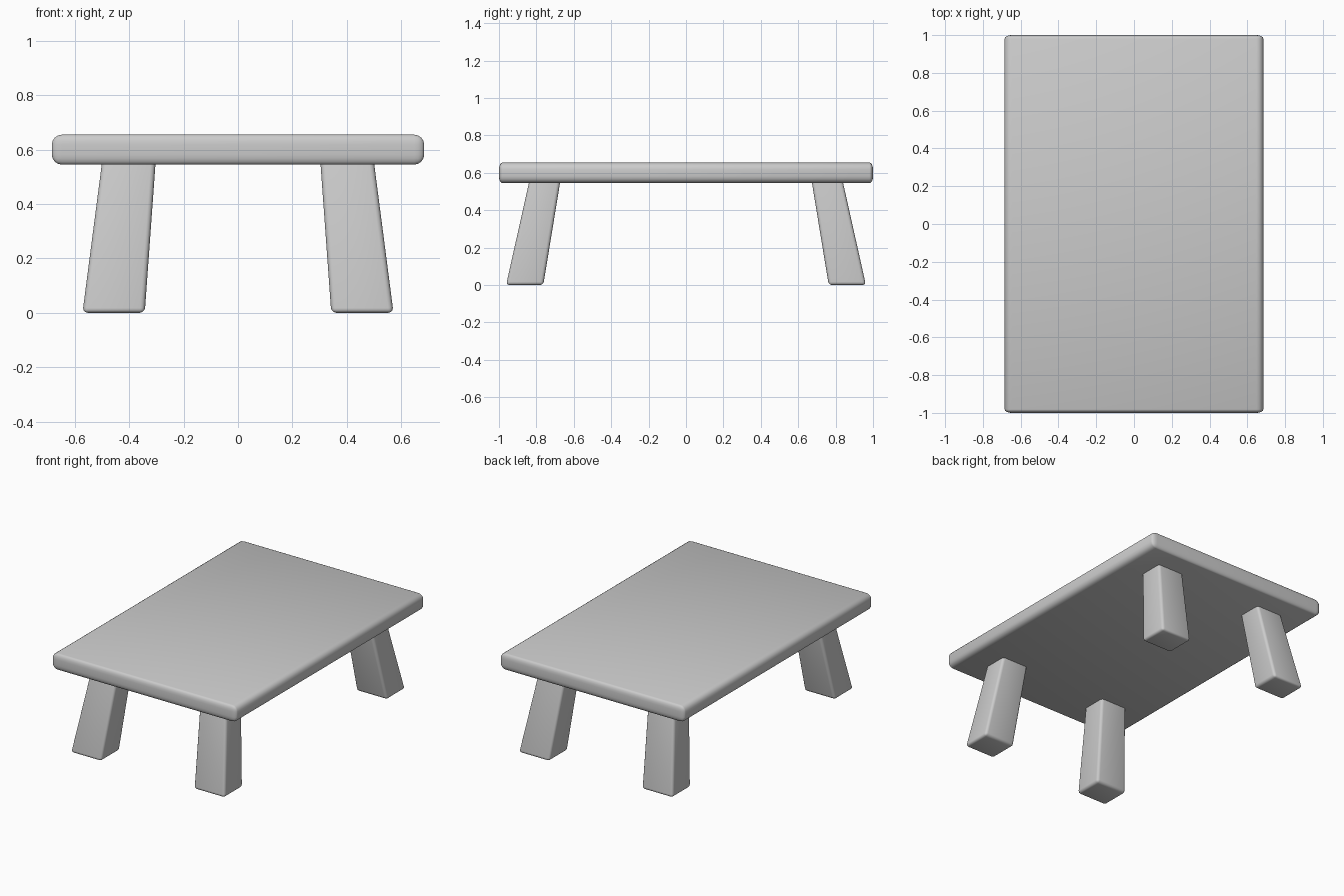
import bpy, bmesh

if "Cube" in bpy.data.objects:
    bpy.data.objects.remove(bpy.data.objects["Cube"])


def finish(bm, name):
    bmesh.ops.recalc_face_normals(bm, faces=bm.faces)
    mesh = bpy.data.meshes.new(name)
    bm.to_mesh(mesh)
    bm.free()
    ob = bpy.data.objects.new(name, mesh)
    bpy.context.collection.objects.link(ob)
    bpy.ops.object.select_all(action='DESELECT')
    ob.select_set(True)
    bpy.context.view_layer.objects.active = ob
    bpy.ops.object.shade_smooth_by_angle(angle=0.7)
    return ob


# Tabletop: rounded slab, with the rounding tighter along y than x
bm = bmesh.new()
bmesh.ops.create_cube(bm, size=1)
bmesh.ops.scale(bm, vec=(1.37, 4.0, 0.11), verts=bm.verts)
bmesh.ops.bevel(bm, geom=bm.edges[:], offset=0.037, segments=4,
                profile=0.5, affect='EDGES', clamp_overlap=True)
bmesh.ops.scale(bm, vec=(1, 0.5, 1), verts=bm.verts)
bmesh.ops.translate(bm, vec=(0, 0, 0.6), verts=bm.verts)
finish(bm, "tabletop")


# Splayed, tapered leg with softened edges, top tucked into the slab
def leg(name, sx, sy):
    bm = bmesh.new()
    sections = [(0.0, 0.343, 0.572, 0.763, 0.962),
                (0.555, 0.303, 0.500, 0.672, 0.838)]
    rings = []
    for z, x0, x1, y0, y1 in sections:
        rings.append([bm.verts.new((sx * x, sy * y, z))
                      for x, y in ((x0, y0), (x1, y0), (x1, y1), (x0, y1))])
    low, high = rings
    bm.faces.new(low)
    bm.faces.new(high)
    for i in range(4):
        j = (i + 1) % 4
        bm.faces.new((low[i], low[j], high[j], high[i]))
    soft = [e for e in bm.edges if min(v.co.z for v in e.verts) < 0.1]
    bmesh.ops.bevel(bm, geom=soft, offset=0.018, segments=3,
                    profile=0.5, affect='EDGES')
    finish(bm, name)


for side, sx in (("left", -1), ("right", 1)):
    for end, sy in (("front", -1), ("back", 1)):
        leg(f"{end}_{side}_leg", sx, sy)
